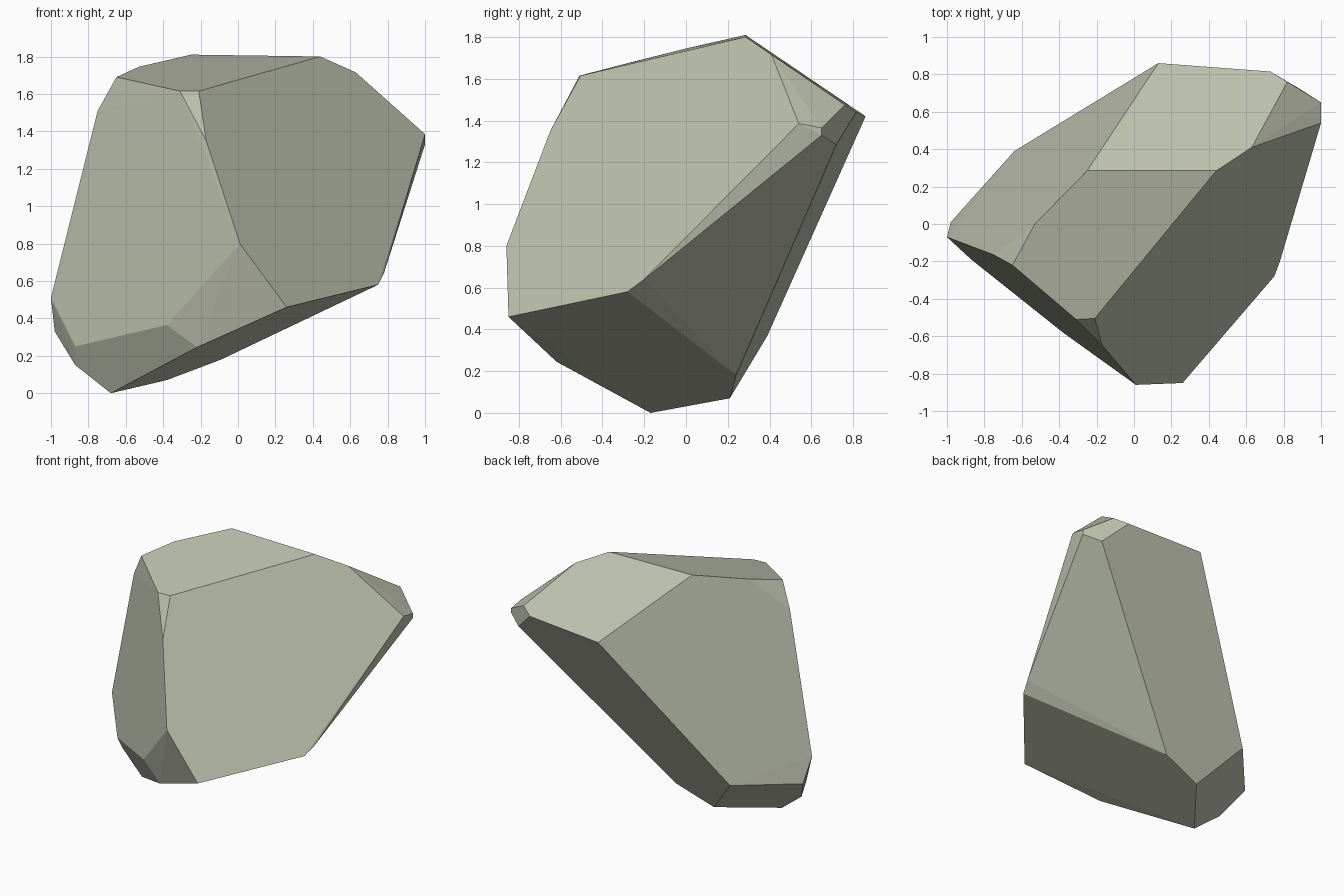
import bpy
import bmesh
import math
from mathutils import Vector

default_cube = bpy.data.objects.get("Cube")
if default_cube:
    bpy.data.objects.remove(default_cube, do_unlink=True)


def make_material(name, colour):
    material = bpy.data.materials.new(name)
    material.use_nodes = True
    material.diffuse_color = colour
    shader = next(n for n in material.node_tree.nodes if n.type == "BSDF_PRINCIPLED")
    shader.inputs["Base Color"].default_value = colour
    shader.inputs["Roughness"].default_value = 0.9
    return material


# Corner groups of the chiselled boulder, in hundredths of a unit
crown = [(-65, -22, 169), (-53, 0, 174.5), (-25, 28.5, 181), (44, 28.5, 180),
         (63, 41, 171.5), (-31, -51, 161.5), (-21, -50.5, 161.5), (-75, -16.5, 151)]
back_ledge = [(13, 86, 142), (73, 81.5, 144), (82, 76, 147.5)]
left_tip = [(100, 54, 138.5), (100, 65, 136.5), (100, 65, 133), (89, 72, 128.5)]
front_ridge = [(-17, -65, 135), (1, -86, 80), (26, -85, 46), (-22, -62, 24.5), (-38, -58, 36.5)]
right_flank = [(-100, -7, 51), (-98, 1, 33), (-87, -19, 25), (-87, -13, 15)]
underside = [(78, -20, 64), (75, -28, 58), (-9, 24, 18), (-38, 21, 7),
             (-68, -17, 0), (-64, 39, 37)]


def build_rock(name, corner_groups, material):
    """Wrap the corners in a convex hull and merge nearly flat triangles."""
    bm = bmesh.new()
    for group in corner_groups:
        for corner in group:
            bm.verts.new(Vector(corner) / 100)
    hull = bmesh.ops.convex_hull(bm, input=bm.verts[:])
    loose = [v for v in bm.verts if not v.link_faces]
    bmesh.ops.delete(bm, geom=loose, context="VERTS")
    bmesh.ops.dissolve_limit(bm, angle_limit=math.radians(2),
                             verts=bm.verts[:], edges=bm.edges[:])
    bmesh.ops.recalc_face_normals(bm, faces=bm.faces[:])
    for face in bm.faces:
        face.smooth = False
    mesh = bpy.data.meshes.new(name)
    bm.to_mesh(mesh)
    bm.free()
    mesh.materials.append(material)
    rock = bpy.data.objects.new(name, mesh)
    bpy.context.collection.objects.link(rock)
    return rock


stone = make_material("pale_grey_green_stone", (0.50, 0.53, 0.42, 1))
build_rock("boulder",
           [crown, back_ledge, left_tip, front_ridge, right_flank, underside],
           stone)
